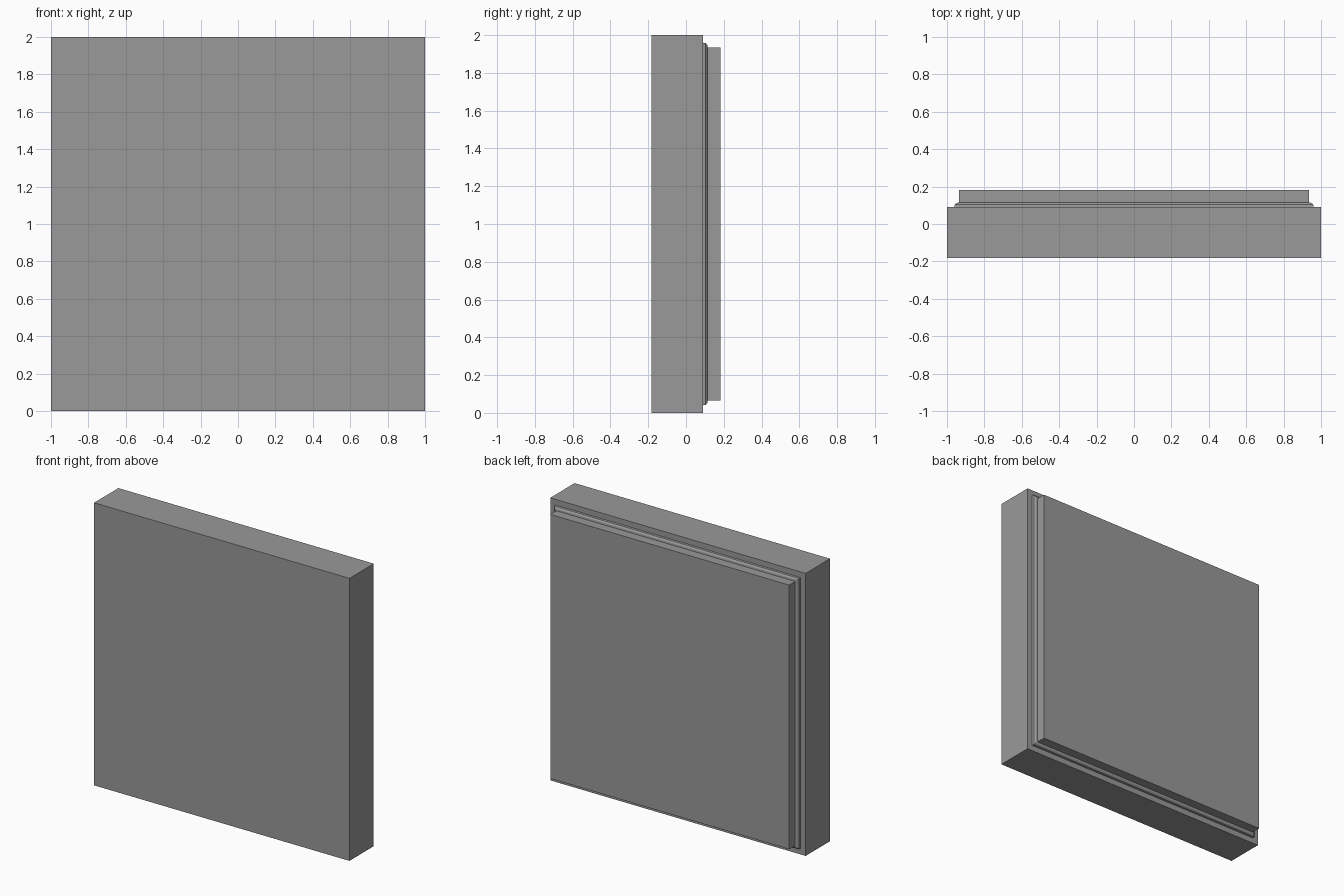
import bpy, bmesh

if "Cube" in bpy.data.objects:
    bpy.data.objects.remove(bpy.data.objects["Cube"])


def stepped_block(name, rings, mat):
    """Loft square rings (y, half_size) centred on z = 1 and cap both ends."""
    bm = bmesh.new()
    loops = []
    for y, h in rings:
        corners = [(-1, -1), (1, -1), (1, 1), (-1, 1)]
        loops.append([bm.verts.new((sx * h, y, 1 + sz * h)) for sx, sz in corners])
    for a, b in zip(loops, loops[1:]):
        for i in range(4):
            j = (i + 1) % 4
            bm.faces.new((a[i], a[j], b[j], b[i]))
    bm.faces.new(loops[0])
    bm.faces.new(loops[-1])
    bmesh.ops.recalc_face_normals(bm, faces=bm.faces)
    mesh = bpy.data.meshes.new(name)
    bm.to_mesh(mesh)
    bm.free()
    mesh.materials.append(mat)
    obj = bpy.data.objects.new(name, mesh)
    bpy.context.collection.objects.link(obj)
    return obj


# Dark grey finish
grey = bpy.data.materials.new("dark_grey")
grey.diffuse_color = (0.32, 0.32, 0.32, 1)
grey.use_nodes = True
grey.node_tree.nodes["Principled BSDF"].inputs["Base Color"].default_value = grey.diffuse_color

# One closed stepped panel: slab, chamfered ledge, raised back plate
stepped_block("wall_panel", [
    (-0.182, 1.0), (0.09, 1.0),
    (0.09, 0.96), (0.104, 0.958), (0.113, 0.948),
    (0.115, 0.935), (0.182, 0.935),
], grey)
